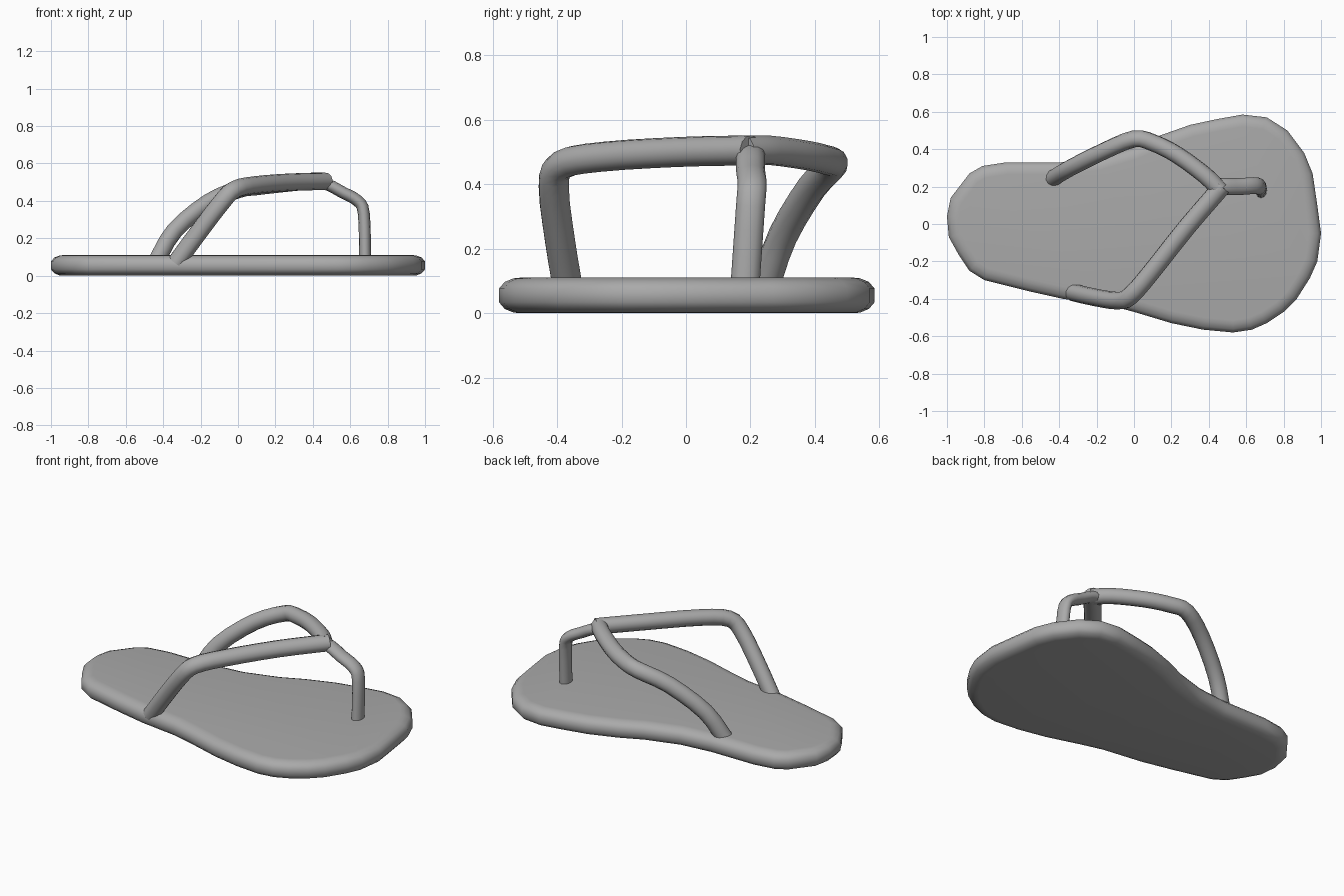
import bpy, bmesh, math
from mathutils import Vector

cube = bpy.data.objects.get("Cube")
if cube:
    bpy.data.objects.remove(cube, do_unlink=True)

grey = bpy.data.materials.new("rubber_grey")
grey.use_nodes = True
COLOR = (0.4, 0.4, 0.4, 1)
grey.diffuse_color = COLOR
grey.node_tree.nodes["Principled BSDF"].inputs["Base Color"].default_value = COLOR


def loft(name, rings):
    """Skin a list of closed rings, cap both ends and shade smooth."""
    bm = bmesh.new()
    rows = [[bm.verts.new(p) for p in ring] for ring in rings]
    n = len(rows[0])
    for low, high in zip(rows, rows[1:]):
        for i in range(n):
            j = (i + 1) % n
            bm.faces.new((low[i], low[j], high[j], high[i]))
    bm.faces.new(rows[0][::-1])
    bm.faces.new(rows[-1])
    bmesh.ops.recalc_face_normals(bm, faces=bm.faces)
    mesh = bpy.data.meshes.new(name)
    bm.to_mesh(mesh)
    bm.free()
    mesh.materials.append(grey)
    obj = bpy.data.objects.new(name, mesh)
    bpy.context.collection.objects.link(obj)
    bpy.ops.object.select_all(action='DESELECT')
    obj.select_set(True)
    bpy.context.view_layer.objects.active = obj
    bpy.ops.object.shade_smooth_by_angle(angle=math.radians(50))
    return obj


def inset(outline, amount):
    """Move each outline point inward along its normal."""
    result = []
    for i, p in enumerate(outline):
        t = (outline[(i + 1) % len(outline)] - outline[i - 1]).normalized()
        result.append(p + Vector((t.y, -t.x)) * amount)
    return result


def smooth_path(points, steps=3):
    """Catmull-Rom interpolation through the control points."""
    pts = [Vector(p) for p in points]
    pts = [2 * pts[0] - pts[1]] + pts + [2 * pts[-1] - pts[-2]]
    path = []
    for a, b, c, d in zip(pts, pts[1:], pts[2:], pts[3:]):
        for s in range(steps):
            t = s / steps
            path.append(0.5 * (2 * b + (c - a) * t + (2 * a - 5 * b + 4 * c - d) * t ** 2
                               + (3 * b - a - 3 * c + d) * t ** 3))
    return path + [pts[-2]]


def strap(name, points, side_hint, width, thickness, sides=12):
    """Sweep an oval section along a smooth path."""
    path = smooth_path(points)
    rings = []
    for i, p in enumerate(path):
        t = (path[min(i + 1, len(path) - 1)] - path[max(i - 1, 0)]).normalized()
        hint = Vector(side_hint)
        u = (hint - t * hint.dot(t)).normalized()
        v = t.cross(u)
        angles = [math.tau * k / sides for k in range(sides)]
        rings.append([p + u * width * math.cos(a) + v * thickness * math.sin(a) for a in angles])
    return loft(name, rings)


# Sole: foot-shaped outline, clockwise from the heel, with rounded rims
outline = [Vector(p) for p in (
    (-1, .04), (-.98, .14), (-.88, .27), (-.81, .31), (-.68, .33), (-.39, .33),
    (-.2, .35), (0, .41), (.13, .47), (.3, .53), (.44, .56), (.58, .585), (.71, .57),
    (.82, .5), (.91, .38), (.955, .27), (.98, .1), (1, -.05), (.98, -.2), (.94, -.29),
    (.87, -.4), (.8, -.47), (.71, -.53), (.63, -.565), (.53, -.58), (.37, -.565),
    (.2, -.53), (0, -.47), (-.13, -.435), (-.38, -.4), (-.56, -.36), (-.8, -.3),
    (-.88, -.25), (-.94, -.16), (-.99, -.07))]
HEIGHT = 0.11
rim = [(.065, 0), (.045, .002), (.018, .013), (0, .034)]
levels = rim + [(d, HEIGHT - z) for d, z in reversed(rim)]
loft("sole", [[(p.x, p.y, z) for p in inset(outline, d)] for d, z in levels])

# Side straps rise from the sole and meet above the toes
strap("right_strap", [(-.33, -.365, .07), (-.22, -.39, .22), (-.09, -.41, .39), (-.02, -.385, .46),
                      (.09, -.26, .485), (.28, -.02, .5), (.47, .2, .505)],
      (.7, -.6, -.4), .05, .046)
strap("left_strap", [(-.44, .24, .07), (-.34, .3, .24), (-.16, .39, .39), (0, .455, .46),
                     (.1, .435, .475), (.23, .37, .49), (.38, .26, .505), (.46, .18, .505)],
      (.5, .6, -.6), .047, .045)

# Toe post drops from the junction into the sole
strap("toe_post", [(.4, .2, .505), (.48, .2, .487), (.56, .2, .445), (.64, .205, .4),
                   (.673, .2, .33), (.68, .182, .07)],
      (0, 1, 0), .045, .032)
